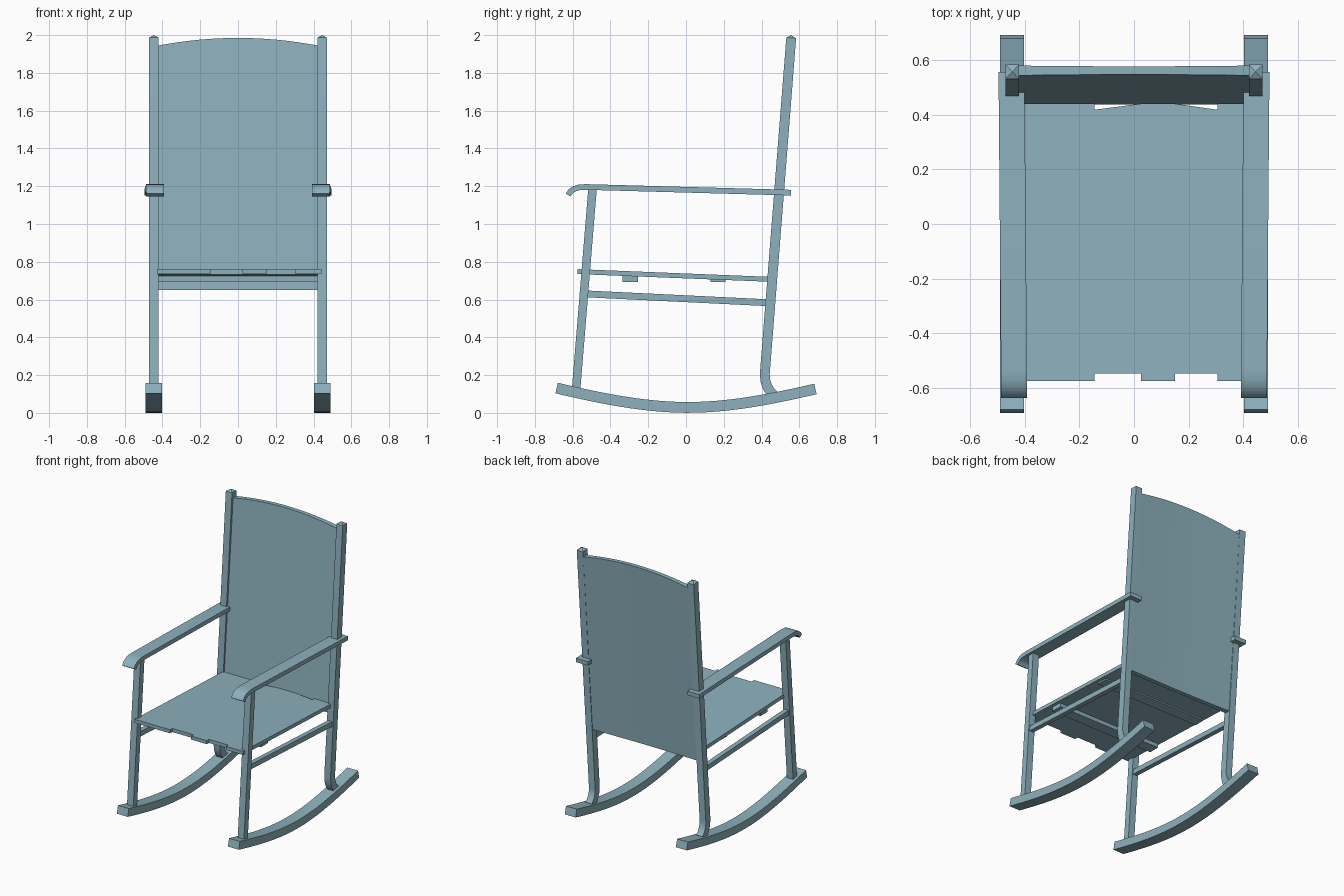
import bpy
import bmesh
import math
from mathutils import Vector

cube = bpy.data.objects.get("Cube")
if cube:
    bpy.data.objects.remove(cube, do_unlink=True)

paint = bpy.data.materials.new("blue_grey_paint")
paint.use_nodes = True
COLOUR = (0.27, 0.44, 0.51, 1)
paint.diffuse_color = COLOUR
paint.node_tree.nodes["Principled BSDF"].inputs["Base Color"].default_value = COLOUR


def finish(name, bm, mirror=False, smooth=False):
    """Turn a bmesh into a painted object, optionally mirrored across x."""
    bmesh.ops.recalc_face_normals(bm, faces=bm.faces)
    mesh = bpy.data.meshes.new(name)
    bm.to_mesh(mesh)
    bm.free()
    mesh.materials.append(paint)
    obj = bpy.data.objects.new(name, mesh)
    bpy.context.collection.objects.link(obj)
    if mirror:
        obj.modifiers.new("Mirror", 'MIRROR').use_axis[0] = True
    if smooth:
        bpy.ops.object.select_all(action='DESELECT')
        obj.select_set(True)
        bpy.context.view_layer.objects.active = obj
        bpy.ops.object.shade_smooth_by_angle(angle=math.radians(30))
    return obj


def loft(rings):
    """Skin a list of four-cornered rings and cap both ends."""
    bm = bmesh.new()
    loops = [[bm.verts.new(p) for p in ring] for ring in rings]
    for a, b in zip(loops, loops[1:]):
        for i in range(4):
            j = (i + 1) % 4
            bm.faces.new((a[i], a[j], b[j], b[i]))
    bm.faces.new(loops[0])
    cap = bm.faces.new(loops[-1])
    return bm, cap


def bar(path, thick, x0, x1):
    """Sweep a rectangular section along a (y, z) path."""
    pts = [Vector(p) for p in path]
    rings = []
    for i, p in enumerate(pts):
        d = (pts[min(i + 1, len(pts) - 1)] - pts[max(i - 1, 0)]).normalized()
        n = Vector((-d.y, d.x)) * thick / 2
        a, b = p + n, p - n
        rings.append([(x0, *a), (x1, *a), (x1, *b), (x0, *b)])
    return loft(rings)


# Rockers: smooth arcs touching the floor near the middle
steps = 24
rocker_path = []
for i in range(steps + 1):
    y = -0.685 + 1.37 * i / steps
    t = abs(y - 0.01) / 0.69
    rocker_path.append((y, 0.029 + 0.115 * t ** 2 * (1.22 - 0.36 * t + 0.02)))
finish("rockers", bar(rocker_path, 0.057, 0.403, 0.49)[0], True, True)

# Back posts: curved foot, leaning shaft, pointed top
post_path = [(0.465, 0.095), (0.445, 0.115), (0.43, 0.14), (0.42, 0.17),
             (0.417, 0.205), (0.557, 1.985)]
bm, cap = bar(post_path, 0.052, 0.42, 0.47)
apex = bmesh.ops.poke(bm, faces=[cap])["verts"][0]
apex.co.z += 0.015
finish("back_posts", bm, True, True)

# Front legs
finish("front_legs", bar([(-0.583, 0.11), (-0.495, 1.185)], 0.045, 0.42, 0.47)[0], True)

# Side stretchers
finish("side_stretchers", bar([(-0.53, 0.63), (0.44, 0.583)], 0.036, 0.428, 0.462)[0], True)

# Armrests: rolled front end, slightly angled in plan
arm_path = [(-0.624, 1.153), (-0.612, 1.172), (-0.592, 1.186), (-0.565, 1.194),
            (-0.53, 1.196), (0.555, 1.166)]
bm, cap = bar(arm_path, 0.03, 0.396, 0.491)
for v in bm.verts:
    v.co.x += 0.005 * v.co.y / 0.6
finish("armrests", bm, True, True)

# Seat slats: alternating front edges, two with skewed back edges
edges = [-0.43, -0.285, -0.145, 0.025, 0.15, 0.305, 0.443]
for i, (x0, x1) in enumerate(zip(edges, edges[1:])):
    front = -0.547 if i in (2, 4) else -0.574
    back0 = 0.418 if i == 2 else 0.44
    back1 = 0.418 if i == 4 else 0.44
    rings = []
    for drop in (0.0, 0.026):
        rings.append([(x, y, 0.738 - 0.04 * y - drop)
                      for x, y in ((x0, front), (x1, front), (x1, back1), (x0, back0))])
    finish(f"seat_slat_{i + 1}", loft(rings)[0])

# Battens under the seat
for name, y, top in (("front_batten", -0.295, 0.73), ("rear_batten", 0.17, 0.715)):
    bm, cap = bar([(y - 0.04, (top + 0.694) / 2), (y + 0.04, (top + 0.694) / 2)],
                  top - 0.694, -0.42, 0.42)
    finish(name, bm)

# Back panel: leaning, gently hollowed, arched along the top
rings = []
for i in range(17):
    u = -1 + i / 8
    x = 0.421 * u
    ring = []
    for z, depth in ((0.65, 0), (1.945 + 0.04 * (1 - u * u), 0),
                     (1.945 + 0.04 * (1 - u * u), 0.036), (0.65, 0.036)):
        hollow = 0.006 * (1 - u * u) if depth else 0
        ring.append((x, 0.437 + 0.0822 * (z - 0.65) + depth - hollow, z))
    rings.append(ring)
finish("back_panel", loft(rings)[0], smooth=True)
